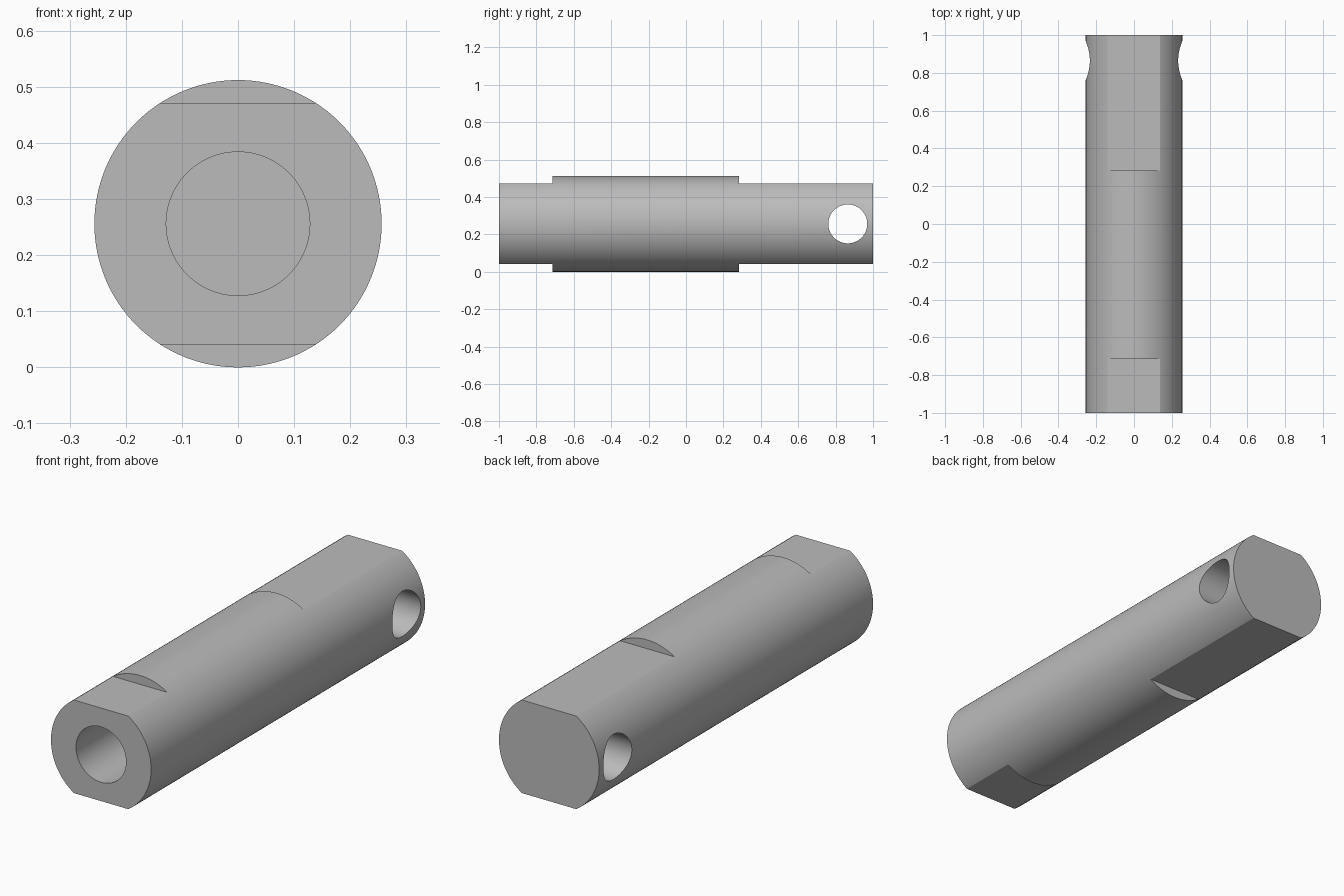
import bpy
import math

cube = bpy.data.objects.get("Cube")
if cube:
    bpy.data.objects.remove(cube, do_unlink=True)

RADIUS = 0.256
AXIS_Z = 0.256
FLAT = 0.215   # distance of each flat from the axis

steel = bpy.data.materials.new("grey steel")
steel.use_nodes = True
colour = (0.5, 0.5, 0.5, 1)
steel.diffuse_color = colour
steel.node_tree.nodes["Principled BSDF"].inputs["Base Color"].default_value = colour


def cylinder(name, radius, length, location, rotation, sides):
    bpy.ops.mesh.primitive_cylinder_add(
        vertices=sides, radius=radius, depth=length, location=location, rotation=rotation)
    obj = bpy.context.object
    obj.name = name
    obj.data.materials.append(steel)
    return obj


def box(name, size, location):
    bpy.ops.mesh.primitive_cube_add(size=1, location=location)
    obj = bpy.context.object
    obj.name = name
    obj.scale = size
    obj.data.materials.append(steel)
    return obj


ALONG_Y = (math.pi / 2, 0, 0)
ALONG_X = (0, math.pi / 2, 0)

# Round pin body
pin = cylinder("pin_body", RADIUS, 2, (0, 0, AXIS_Z), ALONG_Y, 128)

# Blind bore in the front end and cross hole near the back end
cutters = [
    cylinder("bore_cutter", 0.128, 0.8, (0, -1.0 + 0.3, AXIS_Z), ALONG_Y, 96),
    cylinder("cross_hole_cutter", 0.104, 1, (0, 0.865, AXIS_Z), ALONG_X, 96),
]

# Flats milled above and below at both ends
for end, y0, y1 in (("front", -1.1, -0.714), ("back", 0.283, 1.1)):
    for side, sign in (("top", 1), ("bottom", -1)):
        cutters.append(box(f"{end}_{side}_flat_cutter", (1, y1 - y0, 0.2),
                           (0, (y0 + y1) / 2, AXIS_Z + sign * (FLAT + 0.1))))

for cutter in cutters:
    cutter.hide_render = True
    cutter.hide_set(True)
    cut = pin.modifiers.new(cutter.name, "BOOLEAN")
    cut.operation = "DIFFERENCE"
    cut.solver = "EXACT"
    cut.object = cutter

# Bake the cuts, discard the cutters and smooth the round surfaces
bpy.ops.object.select_all(action="DESELECT")
pin.select_set(True)
bpy.context.view_layer.objects.active = pin
for cutter in cutters:
    bpy.ops.object.modifier_apply(modifier=cutter.name)
for cutter in cutters:
    bpy.data.objects.remove(cutter, do_unlink=True)
bpy.ops.object.shade_smooth_by_angle(angle=math.radians(20))
